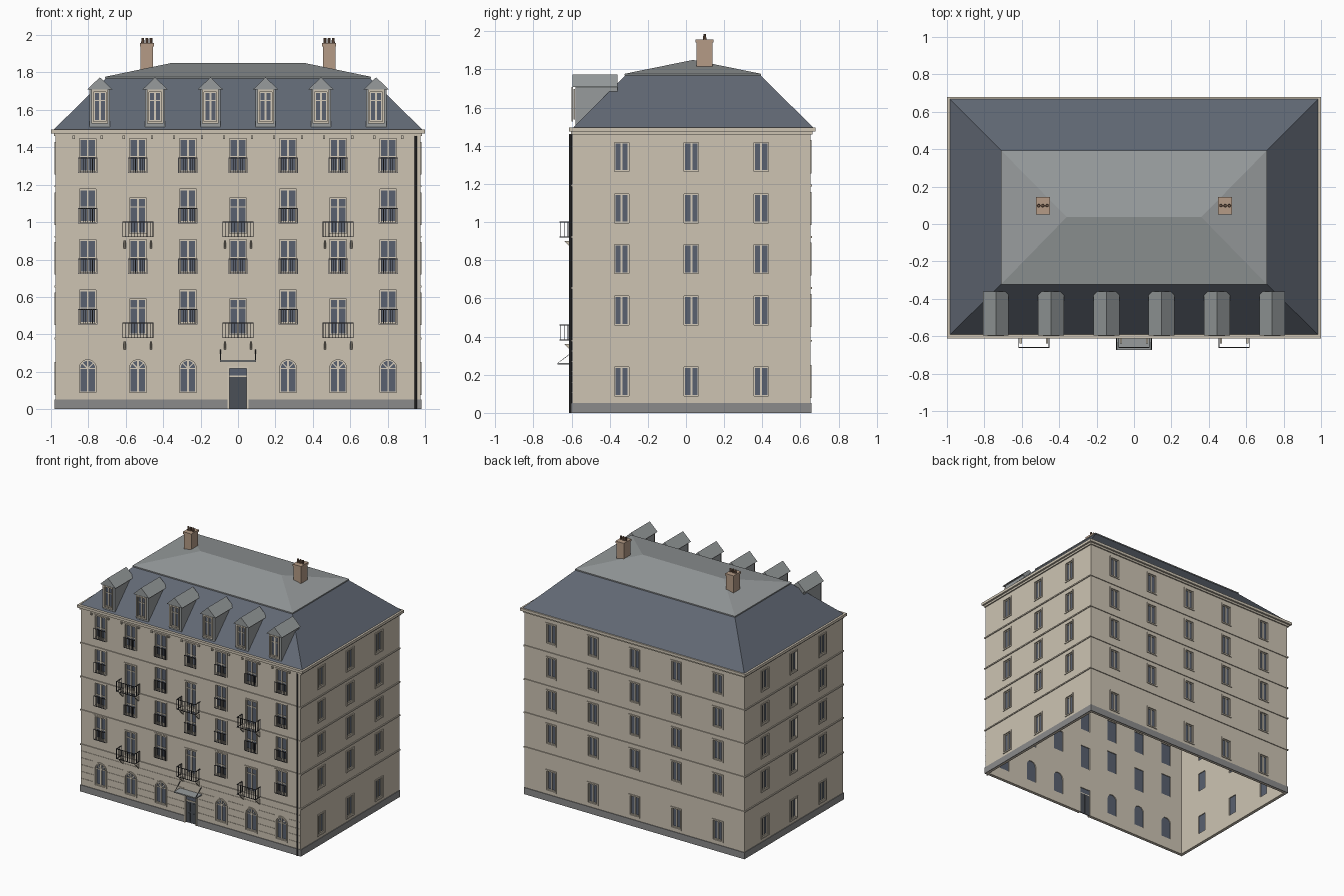
import bpy, bmesh, math
from mathutils import Matrix

if "Cube" in bpy.data.objects:
    bpy.data.objects.remove(bpy.data.objects["Cube"])

COLOURS = {
    "limestone": (0.61, 0.55, 0.45), "pale_trim": (0.66, 0.60, 0.49),
    "plinth_grey": (0.26, 0.26, 0.26), "slate": (0.12, 0.14, 0.175),
    "zinc": (0.31, 0.33, 0.335), "glass_blue": (0.10, 0.12, 0.16),
    "chimney_brick": (0.46, 0.33, 0.24), "iron": (0.05, 0.05, 0.055),
    "door_paint": (0.07, 0.08, 0.095), "clay_pot": (0.20, 0.12, 0.08),
}
MATS = {}
for name, rgb in COLOURS.items():
    m = bpy.data.materials.new(name)
    m.use_nodes = True
    m.diffuse_color = (*rgb, 1)
    m.node_tree.nodes["Principled BSDF"].inputs["Base Color"].default_value = (*rgb, 1)
    MATS[name] = m

HX, HY, CY = 0.975, 0.625, 0.028      # wall half sizes and centre
WALL_TOP, THICK = 1.48, 0.02
parts = {}                            # part name -> (bmesh, colour)


def part(name, colour):
    return parts.setdefault(name, (bmesh.new(), colour))[0]


def prism(bm, M, pts, y0, y1):
    """Extrude an x-z polygon along local y."""
    a, b = [[bm.verts.new(M @ Matrix.Translation((x, y, z)).translation) for x, z in pts]
            for y in (y0, y1)]
    bm.faces.new(a)
    bm.faces.new(b[::-1])
    for i in range(len(pts)):
        j = (i + 1) % len(pts)
        bm.faces.new((a[i], a[j], b[j], b[i]))


def box(bm, M, x0, x1, y0, y1, z0, z1):
    prism(bm, M, [(x0, z0), (x1, z0), (x1, z1), (x0, z1)], y0, y1)


def ring(bm, M, outer, inner, y0, y1):
    """Frame between two matching outlines."""
    n = len(outer)
    for i in range(n):
        j = (i + 1) % n
        prism(bm, M, [outer[i], outer[j], inner[j], inner[i]], y0, y1)


def frustum(bm, hx0, ya0, yb0, z0, hx1, ya1, yb1, z1):
    """Tapered block from a lower to an upper rectangle."""
    lo, hi = [[bm.verts.new(p) for p in ((-h, a, z), (h, a, z), (h, b, z), (-h, b, z))]
              for h, a, b, z in ((hx0, ya0, yb0, z0), (hx1, ya1, yb1, z1))]
    bm.faces.new(lo[::-1])
    bm.faces.new(hi)
    for i in range(4):
        j = (i + 1) % 4
        bm.faces.new((lo[i], lo[j], hi[j], hi[i]))
    bmesh.ops.remove_doubles(bm, verts=lo + hi, dist=1e-4)


def facade(angle, half):
    return (Matrix.Translation((0, CY, 0)) @ Matrix.Rotation(math.radians(angle), 4, "Z")
            @ Matrix.Translation((0, -half, 0)))


FRONT = facade(0, HY)
SIDES = [facade(90, HX), facade(270, HX)]
BACK = facade(180, HY)
IDENT = Matrix.Identity(4)
cutter = bmesh.new()


def outline(w, z0, z1, inset, arched):
    h = w / 2 - inset
    if not arched:
        return [(-h, z0 + inset), (h, z0 + inset), (h, z1 - inset), (-h, z1 - inset)]
    spring = z1 - w / 2
    arc = [(h * math.cos(math.pi * k / 12), spring + h * math.sin(math.pi * k / 12))
           for k in range(13)]
    return [(-h, z0 + inset), (h, z0 + inset)] + arc


def window(M, u, z0, z1, w, arched=False, transom=None, cut=True):
    M = M @ Matrix.Translation((u, 0, 0))
    edge = [outline(w, z0, z1, t, arched) for t in (0, 0.011, 0.017)]
    trim = part("window_frames", "pale_trim")
    ring(part("window_surrounds", "limestone"), M, edge[0], edge[1], -0.006, 0.002)
    ring(trim, M, edge[1], edge[2], 0.003, 0.011)
    prism(part("window_glass", "glass_blue"), M, edge[1], 0.010, 0.013)
    box(trim, M, -0.005, 0.005, 0.004, 0.0105, z0 + 0.014, z1 - 0.014)
    if transom:
        box(trim, M, 0.013 - w / 2, w / 2 - 0.013, 0.005, 0.0105, transom - 0.003, transom + 0.003)
    if arched:                        # fan spokes
        for a in (-45, 45):
            R = (M @ Matrix.Translation((0, 0, transom)) @ Matrix.Rotation(math.radians(a), 4, "Y"))
            box(trim, R, -0.003, 0.003, 0.005, 0.0105, 0, w / 2 - 0.014)
    if cut:
        prism(cutter, M, edge[1], -0.03, 0.05)


def railing(M, x0, x1, z0, z1, d, bars):
    iron = part("railings", "iron")
    for z in (z0, z1 - 0.004):
        box(iron, M, x0, x1, d - 0.002, d + 0.002, z, z + 0.004)
    for k in range(bars):
        x = x0 + 0.0015 + (x1 - x0 - 0.003) * k / (bars - 1)
        box(iron, M, x - 0.0015, x + 0.0015, d - 0.0015, d + 0.0015, z0, z1)


def balcony(u, z):
    M = FRONT @ Matrix.Translation((u, 0, 0))
    railing(M, -0.083, 0.083, z, z + 0.083, -0.063, 11)
    for s in (-1, 1):
        side = M @ Matrix.Translation((s * 0.081, 0, 0)) @ Matrix.Rotation(math.pi / 2, 4, "Z")
        railing(side, -0.063, 0, z, z + 0.083, 0, 4)
        console = M @ Matrix.Translation((s * 0.07, 0, 0)) @ Matrix.Rotation(math.pi / 2, 4, "Z")
        prism(part("balcony_consoles", "limestone"), console,
              [(-0.042, z - 0.018), (0, z - 0.018), (0, z - 0.06)], -0.006, 0.006)


# Front windows, guards and balconies
COLS = [0.2677 * i for i in range(-3, 4)]
for i, u in enumerate(COLS):
    for z in (0.45, 0.72, 0.99, 1.26):
        if i % 2 and z in (0.45, 0.99):
            window(FRONT, u, z - 0.063, z + 0.15, 0.112, transom=z + 0.09)
            balcony(u, z - 0.07)
        else:
            window(FRONT, u, z, z + 0.197, 0.112, transom=z + 0.09)
            railing(FRONT, u - 0.052, u + 0.052, z + 0.002, z + 0.085, -0.012, 9)
    if i != 3:
        window(FRONT, u, 0.078, 0.275, 0.112, arched=True, transom=0.217)
    for s in (-0.075, 0.075):         # cornice brackets
        box(part("cornice_brackets", "limestone"), FRONT, u + s - 0.006, u + s + 0.006,
            -0.015, 0.002, 1.445, 1.462)

# Side and back windows
for z in (0.077, 0.45, 0.72, 0.985, 1.255):
    for M in SIDES:
        for u in (-0.366, 0, 0.366):
            window(M, u, z, z + 0.174, 0.098)
    for k in range(-2, 3):
        window(BACK, 0.37 * k, z, z + 0.174, 0.098)

# Door and canopy
box(cutter, FRONT, -0.046, 0.046, -0.03, 0.05, -0.02, 0.218)
trim = part("door_frame", "pale_trim")
for s in (-1, 1):
    x0, x1 = sorted((s * 0.046, s * 0.057))
    box(trim, FRONT, x0, x1, -0.008, 0.004, 0, 0.228)
    leaf = sorted((s * 0.001, s * 0.046))
    box(part("door_leaves", "door_paint"), FRONT, *leaf, 0.008, 0.014, 0, 0.172)
    for z in (0.015, 0.095):
        box(part("door_panels", "door_paint"), FRONT, leaf[0] + 0.009, leaf[1] - 0.009,
            0.005, 0.009, z, z + 0.065)
    rod = FRONT @ Matrix.Translation((s * 0.093, 0, 0)) @ Matrix.Rotation(math.pi / 2, 4, "Z")
    prism(part("canopy_rods", "iron"), rod,
          [(-0.075, 0.262), (-0.072, 0.262), (0, 0.315), (0, 0.319)], -0.002, 0.002)
box(trim, FRONT, -0.046, 0.046, -0.008, 0.004, 0.218, 0.228)
box(trim, FRONT, -0.046, 0.046, 0.004, 0.013, 0.172, 0.18)
box(part("door_fanlight", "glass_blue"), FRONT, -0.046, 0.046, 0.010, 0.013, 0.18, 0.218)
box(part("door_canopy", "zinc"), FRONT, -0.097, 0.097, -0.077, 0, 0.253, 0.262)

# Ground floor coursing between the openings
bands = part("ground_floor_courses", "limestone")
for k in range(5):
    z = 0.105 + 0.055 * k
    edges = [-HX] + [u + s for u in COLS for s in (-0.062, 0.062)] + [HX]
    spans = list(zip(edges[::2], edges[1::2])) if z < 0.29 else [(-HX, HX)]
    for a, b in spans:
        box(bands, FRONT, a, b, -0.003, 0.002, z - 0.002, z + 0.002)

# Plinth, string courses and cornice around all sides
for M, half in ((FRONT, HX), (BACK, HX), (SIDES[0], HY), (SIDES[1], HY)):
    spans = [(-half - 0.005, -0.057), (0.057, half + 0.005)] if M is FRONT else [(-half - 0.005, half + 0.005)]
    for a, b in spans:
        box(part("plinth", "plinth_grey"), M, a, b, -0.005, 0.001, 0, 0.053)
    for z in (0.378, 0.655, 0.922, 1.192):
        box(part("string_courses", "limestone"), M, -half - 0.007, half + 0.007,
            -0.007, 0.001, z - 0.005, z + 0.005)
cornice = part("cornice", "limestone")
for grow, z0, z1 in ((0.01, 1.46, 1.475), (0.025, 1.475, 1.496)):
    gy = min(grow, 0.02)
    box(cornice, IDENT, -HX - grow, HX + grow, CY - HY - gy + 0.004, CY + HY + grow, z0, z1)

# Mansard and upper roof
frustum(part("mansard_roof", "slate"), 0.985, -0.593, 0.668, 1.495, 0.703, -0.315, 0.386, 1.773)
upper = part("upper_roof", "zinc")
frustum(upper, 0.711, -0.323, 0.394, 1.768, 0.711, -0.323, 0.394, 1.777)
frustum(upper, 0.711, -0.323, 0.394, 1.777, 0.36, 0.037, 0.037, 1.85)

# Dormers
for k in range(6):
    D = Matrix.Translation((0.2955 * (k - 2.5), -0.58, 0))
    box(part("dormer_bodies", "zinc"), D, -0.054, 0.054, 0, 0.22, 1.5, 1.712)
    prism(part("dormer_roofs", "zinc"), D,
          [(-0.069, 1.708), (0.069, 1.708), (0, 1.774)], -0.016, 0.22)
    window(D @ Matrix.Translation((0, -0.0135, 0)), 0, 1.528, 1.708, 0.088,
           transom=1.65, cut=False)

# Chimneys
for s in (-1, 1):
    C = Matrix.Translation((s * 0.487, 0.098, 0))
    box(part("chimney_stacks", "chimney_brick"), C, -0.033, 0.033, -0.042, 0.042, 1.8, 1.94)
    box(part("chimney_caps", "chimney_brick"), C, -0.037, 0.037, -0.047, 0.047, 1.94, 1.957)
    for x in (-0.022, 0, 0.022):
        bmesh.ops.create_cone(part("chimney_pots", "clay_pot"), cap_ends=True, segments=8,
                              radius1=0.009, radius2=0.007, depth=0.03,
                              matrix=C @ Matrix.Translation((x, 0, 1.97)))

# Drainpipe
bmesh.ops.create_cone(part("drainpipe", "iron"), cap_ends=True, segments=8, radius1=0.007,
                      radius2=0.007, depth=1.46,
                      matrix=FRONT @ Matrix.Translation((0.95, -0.008, 0.73)))


def make_object(name, bm, colour):
    bmesh.ops.recalc_face_normals(bm, faces=bm.faces)
    mesh = bpy.data.meshes.new(name)
    bm.to_mesh(mesh)
    bm.free()
    if colour:
        mesh.materials.append(MATS[colour])
    obj = bpy.data.objects.new(name, mesh)
    bpy.context.scene.collection.objects.link(obj)
    return obj


for name, (bm, colour) in parts.items():
    make_object(name, bm, colour)

# Hollow wall shell with the openings cut out
shell = bmesh.new()
ring(shell, Matrix.Rotation(-math.pi / 2, 4, "X"),
     *[[(-HX + t, -(CY - HY + t)), (HX - t, -(CY - HY + t)), (HX - t, -(CY + HY - t)),
        (-HX + t, -(CY + HY - t))] for t in (0, THICK)], 0, WALL_TOP)
for v in shell.verts:
    v.co = (v.co.x, -v.co.y, abs(v.co.z))
bmesh.ops.remove_doubles(shell, verts=shell.verts, dist=1e-5)
shared = [f for f in shell.faces if all(len(e.link_faces) > 2 for e in f.edges)]
inner = [f for f in shared if abs(f.normal.x) > 0.1 and abs(f.normal.y) > 0.1]
bmesh.ops.delete(shell, geom=inner, context="FACES_ONLY")
walls = make_object("walls", shell, "limestone")
tool = make_object("opening_cutter", cutter, None)
tool.hide_render = True
mod = walls.modifiers.new("openings", "BOOLEAN")
mod.operation, mod.solver, mod.object = "DIFFERENCE", "EXACT", tool
bpy.context.view_layer.objects.active = walls
bpy.ops.object.modifier_apply(modifier=mod.name)
bpy.data.objects.remove(tool)
